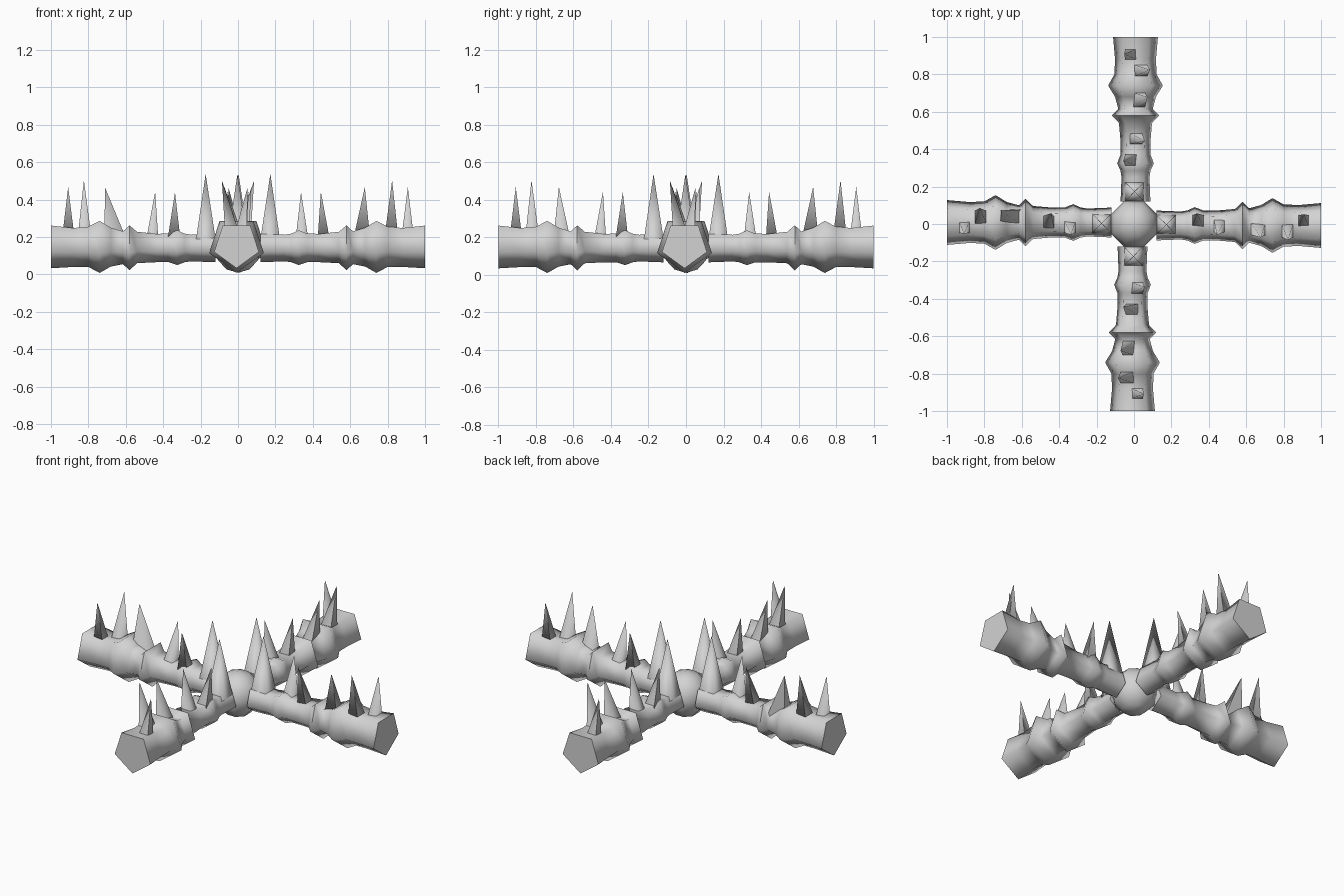
import bpy, bmesh, math
from mathutils import Matrix, Vector

if "Cube" in bpy.data.objects:
    bpy.data.objects.remove(bpy.data.objects["Cube"])

stone = bpy.data.materials.new("pale grey")
stone.diffuse_color = (0.65, 0.65, 0.65, 1)
stone.use_nodes = True
stone.node_tree.nodes["Principled BSDF"].inputs["Base Color"].default_value = stone.diffuse_color


def finish(name, bm, angle):
    bmesh.ops.recalc_face_normals(bm, faces=bm.faces)
    mesh = bpy.data.meshes.new(name)
    bm.to_mesh(mesh)
    bm.free()
    mesh.materials.append(stone)
    obj = bpy.data.objects.new(name, mesh)
    bpy.context.collection.objects.link(obj)
    bpy.ops.object.select_all(action='DESELECT')
    obj.select_set(True)
    bpy.context.view_layer.objects.active = obj
    bpy.ops.object.shade_smooth_by_angle(angle=math.radians(angle))
    return obj


# Arm stations: distance from centre, bottom height, top height
STATIONS = [(0.12, 0.065, 0.217), (0.25, 0.07, 0.212), (0.285, 0.065, 0.218),
            (0.325, 0.05, 0.236), (0.37, 0.065, 0.218), (0.44, 0.065, 0.217),
            (0.54, 0.06, 0.228), (0.58, 0.022, 0.262), (0.615, 0.055, 0.23),
            (0.68, 0.042, 0.25), (0.74, 0.008, 0.286), (0.80, 0.04, 0.255),
            (0.88, 0.04, 0.248), (1.0, 0.033, 0.261)]

# Spikes: base distance, base side, half length, half width, tip distance, side, height
SPIKES = [(0.172, -0.003, 0.052, 0.052, 0.173, -0.003, 0.537),
          (0.342, 0.012, 0.034, 0.034, 0.337, 0.057, 0.44),
          (0.458, -0.005, 0.032, 0.036, 0.443, -0.058, 0.442),
          (0.662, -0.02, 0.045, 0.037, 0.678, -0.072, 0.467),
          (0.820, -0.025, 0.038, 0.042, 0.824, -0.086, 0.503),
          (0.907, 0.01, 0.034, 0.036, 0.908, 0.052, 0.468)]


def make_arm(name, turn):
    # five-sided ringed tube with its ridge underneath
    bm = bmesh.new()
    rings = []
    for d, low, high in STATIONS:
        r = (high - low) / 1.809
        angles = [math.radians(-90 + 72 * i) for i in range(5)]
        rings.append([bm.verts.new((d, -0.008 + r * math.cos(a), low + r + r * math.sin(a)))
                      for a in angles])
    for a, b in zip(rings, rings[1:]):
        for i in range(5):
            j = (i + 1) % 5
            bm.faces.new((a[i], a[j], b[j], b[i]))
    bm.faces.new(rings[0])
    bm.faces.new(rings[-1])
    bm.transform(turn)
    finish(name, bm, 75)


def make_spike(name, spec, turn):
    # leaning four-sided pyramid rooted inside the arm
    d, s, hl, hw, td, ts, tz = spec
    bm = bmesh.new()
    base = [bm.verts.new((d + i * hl, s + j * hw, 0.19))
            for i, j in ((-1, -1), (1, -1), (1, 1), (-1, 1))]
    tip = bm.verts.new((td, ts, tz))
    bm.faces.new(base)
    for i in range(4):
        bm.faces.new((base[i], base[(i + 1) % 4], tip))
    bm.transform(turn)
    finish(name, bm, 89)


for k, side in enumerate(("right", "back", "left", "front")):
    turn = Matrix.Rotation(k * math.pi / 2, 4, 'Z')
    make_arm(side + "_arm", turn)
    for n, spec in enumerate(SPIKES):
        if side == "left" and n == 3:  # one spike leans further outward
            spec = (0.655, -0.035, 0.058, 0.042, 0.712, -0.072, 0.467)
        make_spike(f"{side}_spike_{n + 1}", spec, turn)

# Rounded centre hub
bm = bmesh.new()
bmesh.ops.create_uvsphere(bm, u_segments=8, v_segments=6, radius=0.133)
bm.transform(Matrix.Translation(Vector((0, 0, 0.142))) @ Matrix.Rotation(math.pi / 8, 4, 'Z'))
finish("centre_hub", bm, 80)
